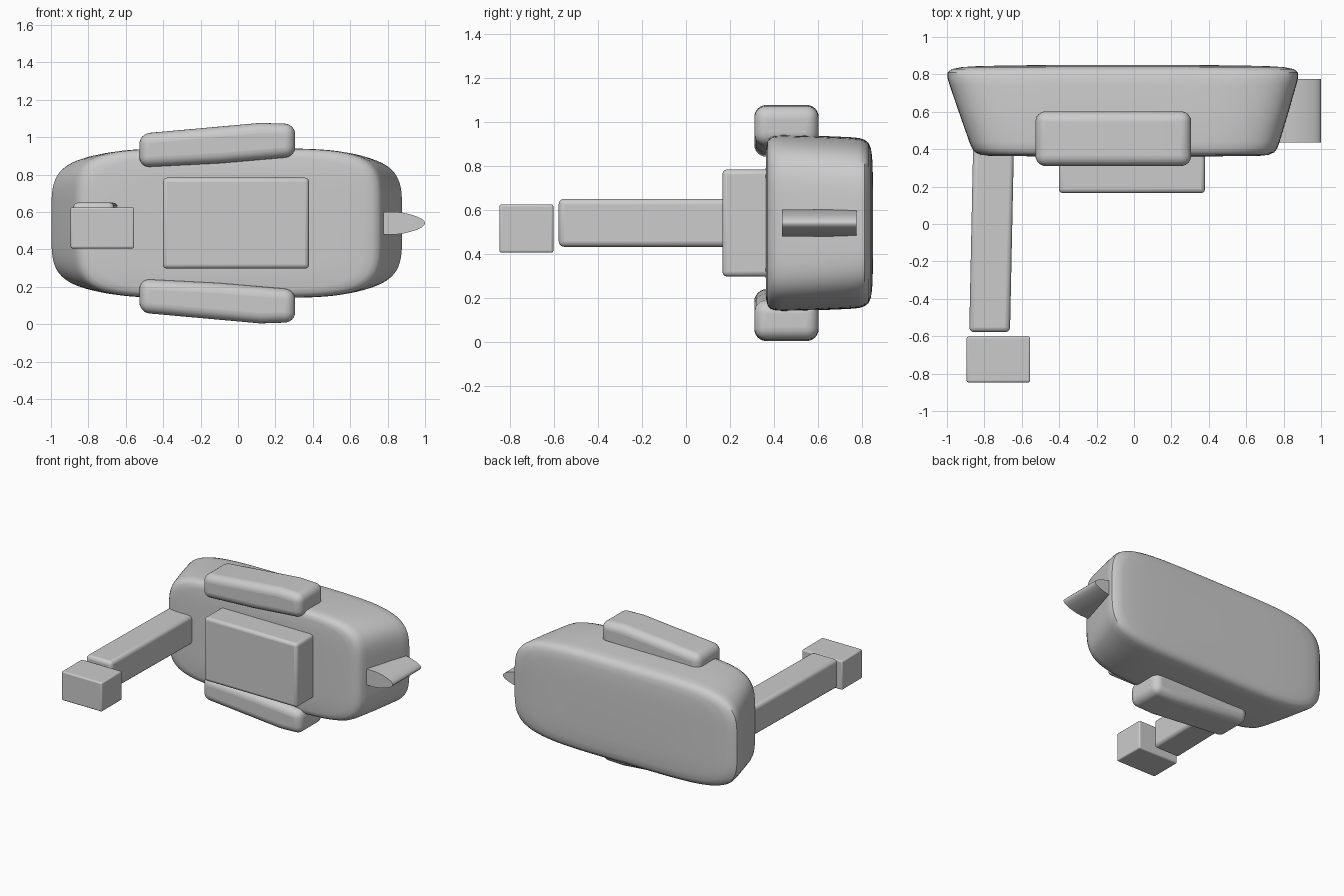
import bpy, bmesh, math

if "Cube" in bpy.data.objects:
    bpy.data.objects.remove(bpy.data.objects["Cube"])

MID_Z = 0.54


def finish(name, bm, bevel=0, segments=3):
    bmesh.ops.recalc_face_normals(bm, faces=bm.faces)
    mesh = bpy.data.meshes.new(name)
    bm.to_mesh(mesh)
    bm.free()
    ob = bpy.data.objects.new(name, mesh)
    bpy.context.collection.objects.link(ob)
    if bevel:
        mod = ob.modifiers.new("bevel", 'BEVEL')
        mod.width, mod.segments = bevel, segments
        mod.limit_method, mod.angle_limit = 'ANGLE', math.radians(40)
    bpy.ops.object.select_all(action='DESELECT')
    bpy.context.view_layer.objects.active = ob
    ob.select_set(True)
    bpy.ops.object.shade_smooth_by_angle(angle=math.radians(40))
    return ob


def loft(name, rings, **kw):
    bm = bmesh.new()
    loops = [[bm.verts.new(p) for p in ring] for ring in rings]
    n = len(loops[0])
    for a, b in zip(loops, loops[1:]):
        for i in range(n):
            j = (i + 1) % n
            bm.faces.new((a[i], a[j], b[j], b[i]))
    bm.faces.new(loops[0])
    bm.faces.new(loops[-1])
    return finish(name, bm, **kw)


def prism(name, profile, y0, y1, **kw):
    return loft(name, [[(x, y, z) for x, z in profile] for y in (y0, y1)], **kw)


def box(name, x0, x1, y0, y1, z0, z1, **kw):
    return prism(name, [(x0, z0), (x1, z0), (x1, z1), (x0, z1)], y0, y1, **kw)


def squircle(y, cx, a, b, n, count=96):
    pts = []
    for i in range(count):
        t = 2 * math.pi * i / count
        c, s = math.cos(t), math.sin(t)
        pts.append((cx + a * math.copysign(abs(c) ** (2 / n), c), y,
                    MID_Z + b * math.copysign(abs(s) ** (2 / n), s)))
    return pts


# Main body: rounded block flaring towards the back (y, centre x, half width, half height, squareness)
sections = [
    (0.362, -0.05, 0.50, 0.25, 5), (0.364, -0.05, 0.72, 0.35, 5),
    (0.370, -0.05, 0.77, 0.375, 5), (0.383, -0.05, 0.80, 0.39, 5),
    (0.405, -0.05, 0.816, 0.398, 5), (0.44, -0.051, 0.83, 0.40, 5),
    (0.60, -0.055, 0.882, 0.396, 4.8), (0.74, -0.059, 0.926, 0.39, 4.6),
    (0.785, -0.06, 0.938, 0.386, 4.6), (0.81, -0.06, 0.937, 0.378, 4.6),
    (0.828, -0.06, 0.915, 0.364, 4.6), (0.839, -0.06, 0.86, 0.34, 4.6),
    (0.845, -0.06, 0.76, 0.30, 4.6), (0.849, -0.06, 0.50, 0.20, 4.6),
]
loft("body", [squircle(*s) for s in sections])

# Front panel
box("front_panel", -0.402, 0.38, 0.165, 0.40, 0.297, 0.783, bevel=0.022)

# Long arm, slightly slanted, and the block at its end
arm = [[(x + dx, y, z) for dx, z in ((0, .432), (.218, .432), (.218, .65), (0, .65))]
       for x, y in ((-0.881, -0.578), (-0.86, 0.42))]
loft("arm", arm, bevel=0.025)
box("end_block", -0.895, -0.555, -0.847, -0.602, 0.405, 0.625, bevel=0.01)

# Upper and lower side pads
pad = [(-0.527, 0.838), (-0.1, 0.86), (0.306, 0.895),
       (0.306, 1.07), (0.12, 1.076), (-0.527, 1.018)]
for name, side in (("upper_pad", 1), ("lower_pad", -1)):
    profile = [(x, MID_Z + side * (z - MID_Z)) for x, z in pad]
    prism(name, profile, 0.31, 0.602, bevel=0.055, segments=6)

# Pointed end fin
half = [(0.74, 0.06), (0.84, 0.061), (0.88, 0.056), (0.92, 0.047),
        (0.96, 0.034), (0.985, 0.021), (0.997, 0.009)]
fin = [(x, MID_Z - h) for x, h in half] + [(1.0, MID_Z)]
fin += [(x, MID_Z + h) for x, h in reversed(half)]
prism("end_fin", fin, 0.435, 0.775)
